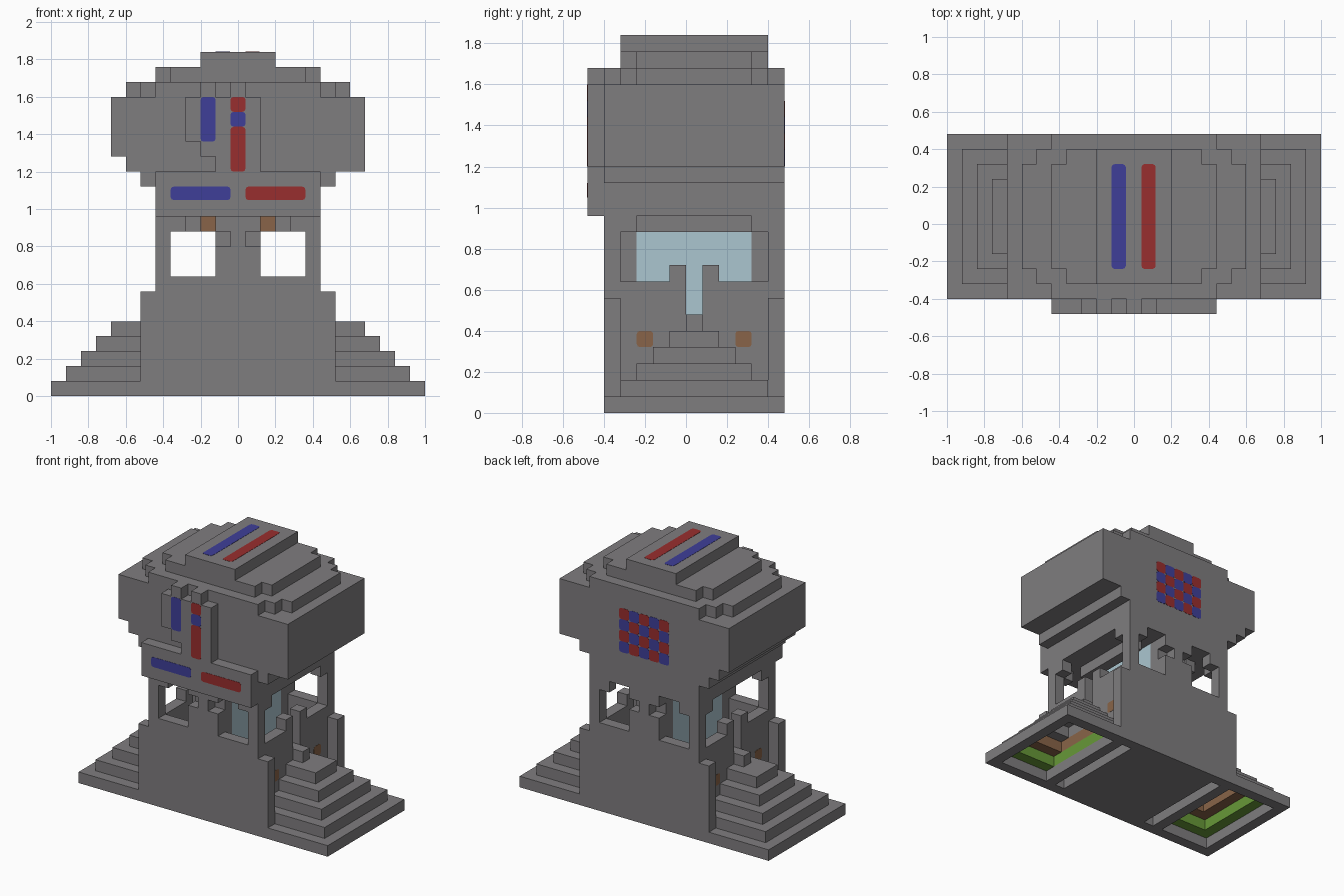
import bpy
import bmesh
from mathutils import Vector

default_cube = bpy.data.objects.get("Cube")
if default_cube:
    bpy.data.objects.remove(default_cube, do_unlink=True)

CELL = 0.08                              # everything sits on a block grid
ORIGIN = Vector((-1.0, -0.48, 0.0))
WIDE = 25                                # blocks across
THIN = 0.02                              # painted plate thickness in blocks


def to_linear(value):
    value /= 255
    return value / 12.92 if value < 0.04 else ((value + 0.055) / 1.055) ** 2.4


def make_material(name, *rgb):
    colour = [to_linear(v) for v in rgb] + [1.0]
    material = bpy.data.materials.new(name)
    material.use_nodes = True
    material.diffuse_color = colour
    shader = material.node_tree.nodes["Principled BSDF"]
    shader.inputs["Base Color"].default_value = colour
    shader.inputs["Roughness"].default_value = 0.9
    return material


stone = make_material("stone grey", 127, 125, 127)
blue = make_material("deep blue", 63, 63, 153)
red = make_material("dark red", 153, 46, 46)
wood = make_material("wood brown", 137, 100, 72)
glass = make_material("pale glass blue", 171, 198, 208)
grass = make_material("grass green", 103, 152, 56)


def build(name, boxes, *materials, rule=None, rounded=False):
    """Join blocks (x0, x1, y0, y1, z0, z1 in grid cells) into one object."""
    bm = bmesh.new()
    for x0, x1, y0, y1, z0, z1 in boxes:
        low, high = Vector((x0, y0, z0)), Vector((x1, y1, z1))
        verts = bmesh.ops.create_cube(bm, size=1)["verts"]
        for v in verts:
            v.co = (low + high) / 2 + v.co * (high - low)
    if rounded:
        corners = [e for e in bm.edges if e.calc_length() < THIN * 2]
        bmesh.ops.bevel(bm, geom=corners, offset=0.2, segments=2,
                        profile=0.5, affect="EDGES")
    if rule:
        for face in bm.faces:
            face.normal_update()
            face.material_index = rule(face)
    for v in bm.verts:
        v.co = ORIGIN + v.co * CELL
    mesh = bpy.data.meshes.new(name)
    bm.to_mesh(mesh)
    bm.free()
    for material in materials:
        mesh.materials.append(material)
    obj = bpy.data.objects.new(name, mesh)
    bpy.context.collection.objects.link(obj)


def paint(name, boxes, material):
    """Thin painted plates with softly rounded corners."""
    build(name, boxes, material, rounded=True)


def mirrored(boxes):
    """Add the copies on the other side of the middle."""
    return boxes + [(WIDE - b[1], WIDE - b[0], *b[2:]) for b in boxes]


def centred(half, y0, y1, z0, z1):
    """A block spread evenly about the middle; half is its half width."""
    mid = WIDE / 2
    return (mid - half, mid + half, y0, y1, z0, z1)


# Front and back walls with two notched windows each
for name, y in (("front_wall", 1), ("back_wall", 11)):
    e = y + 1
    build(name, [
        centred(6.5, y, e, 0, 7),        # wide foot
        centred(5.5, y, e, 7, 8),        # sill
        centred(1.5, y, e, 8, 10),       # middle post
        centred(0.5, y, e, 10, 11),
        centred(1.5, y, e, 11, 12),
    ] + mirrored([
        (17, 18, y, e, 8, 11),           # outer jambs
        (16, 18, y, e, 11, 12),
    ]), stone)

# Side walls with a slit doorway and short posts
build("side_walls", mirrored([
    (17, 18, 2, 11, 1, 6),
    (17, 18, 2, 6, 6, 8),
    (17, 18, 7, 11, 6, 8),
    (17, 18, 5, 6, 8, 9),
    (17, 18, 7, 8, 8, 9),
    (17, 18, 2, 3, 11, 12),
    (17, 18, 10, 11, 11, 12),
]), stone)
build("door_steps", mirrored([(18, 19, 6, 7, 5, 6)]), stone)

# Inner floor and glazed core
build("inner_floor", [centred(4.5, 2, 11, 0, 5)], stone)
build("core_glass", [centred(1.5, 3, 10, 5, 12)], glass)
build("core_ends", [centred(1.5, 2, 3, 5, 12),
                    centred(1.5, 10, 11, 5, 12)], stone)
build("ceiling_beams", mirrored([(15, 16, 3, 10, 11, 12)]), stone)
build("brown_window_blocks", mirrored([(14, 15, 2, 3, 11, 12)]), wood)
paint("brown_wall_blocks", mirrored([
    (18, 18 + THIN, y, y + 1, 4, 5) for y in (3, 9)]), wood)

# Hollow stepped mounds on both ends, lined with grass and earth
linings = {1: grass, 2: wood}
for k in range(5):
    inner, outer, y0, y1 = 18, WIDE - k, 1 + k, 12 - k
    if k < 4:
        near, far, hole = y0 + 1, y1 - 1, outer - 1
        ring = [(inner, inner + 1, near, far, k, k + 1),
                (hole, outer, near, far, k, k + 1),
                (inner, outer, y0, near, k, k + 1),
                (inner, outer, far, y1, k, k + 1)]
    else:
        ring = [(inner, outer, y0, y1, k, k + 1)]

    def lining_rule(face, y0=y0, y1=y1, outer=outer):
        c = face.calc_center_median()
        inside = y0 + .1 < c.y < y1 - .1 and WIDE - outer + .1 < c.x < outer - .1
        return int(inside and face.normal.z < 0.5)

    build(f"mound_step_{k + 1}", mirrored(ring), stone,
          linings.get(k, stone), rule=lining_rule)

# Head, flaring out in steps, with a deeper overhang on its left
build("head", [
    centred(5.5, 1, 12, 12, 14),
    centred(6.5, 1, 12, 14, 15),
    centred(7.5, 1, 12, 15, 16),
    centred(8.5, 1, 12, 16, 20),
    (20, 21, 1, 12, 15, 16),
], stone)
build("brow_slab", [centred(5.5, 0, 1, 12, 15)], stone)

# Roof tiers with stepped corners
build("roof", [
    centred(5.5, 1, 12, 20, 21),
    centred(6.5, 2, 11, 20, 21),
    centred(7.5, 3, 10, 20, 21),
    centred(4.5, 2, 11, 21, 22),
    centred(5.5, 3, 10, 21, 22),
    centred(2.5, 2, 11, 22, 23),
], stone)

# Raised forehead panel with two teeth on top
build("forehead_panel", [
    (9, 14, 0, 1, 17, 20),
    (10, 14, 0, 1, 16, 17),
    (11, 14, 0, 1, 15, 16),
    (10, 11, 0, 1, 20, 21),
    (12, 13, 0, 1, 20, 21),
], stone)
paint("forehead_bar_blue", [(10, 11, -THIN, 0, 17, 20),
                            (12, 13, -THIN, 0, 18, 19)], blue)
paint("forehead_bar_red", [(12, 13, -THIN, 0, 15, 18),
                           (12, 13, -THIN, 0, 19, 20)], red)

# Painted stripes on the brow and roof
paint("brow_stripe_blue", [(8, 12, -THIN, 0, 13.1, 14)], blue)
paint("brow_stripe_red", [(13, 17, -THIN, 0, 13.1, 14)], red)
paint("roof_stripe_blue", [(11, 11.95, 3, 10, 23, 23 + THIN)], blue)
paint("roof_stripe_red", [(13, 13.95, 3, 10, 23, 23 + THIN)], red)

# Chequered panel on the back
for name, material, parity in (("checks_red", red, 1), ("checks_blue", blue, 0)):
    paint(name, [(10 + c, 11 + c, 12, 12 + THIN, 15 + r, 16 + r)
                 for c in range(5) for r in range(4) if (c + r) % 2 == parity],
          material)
